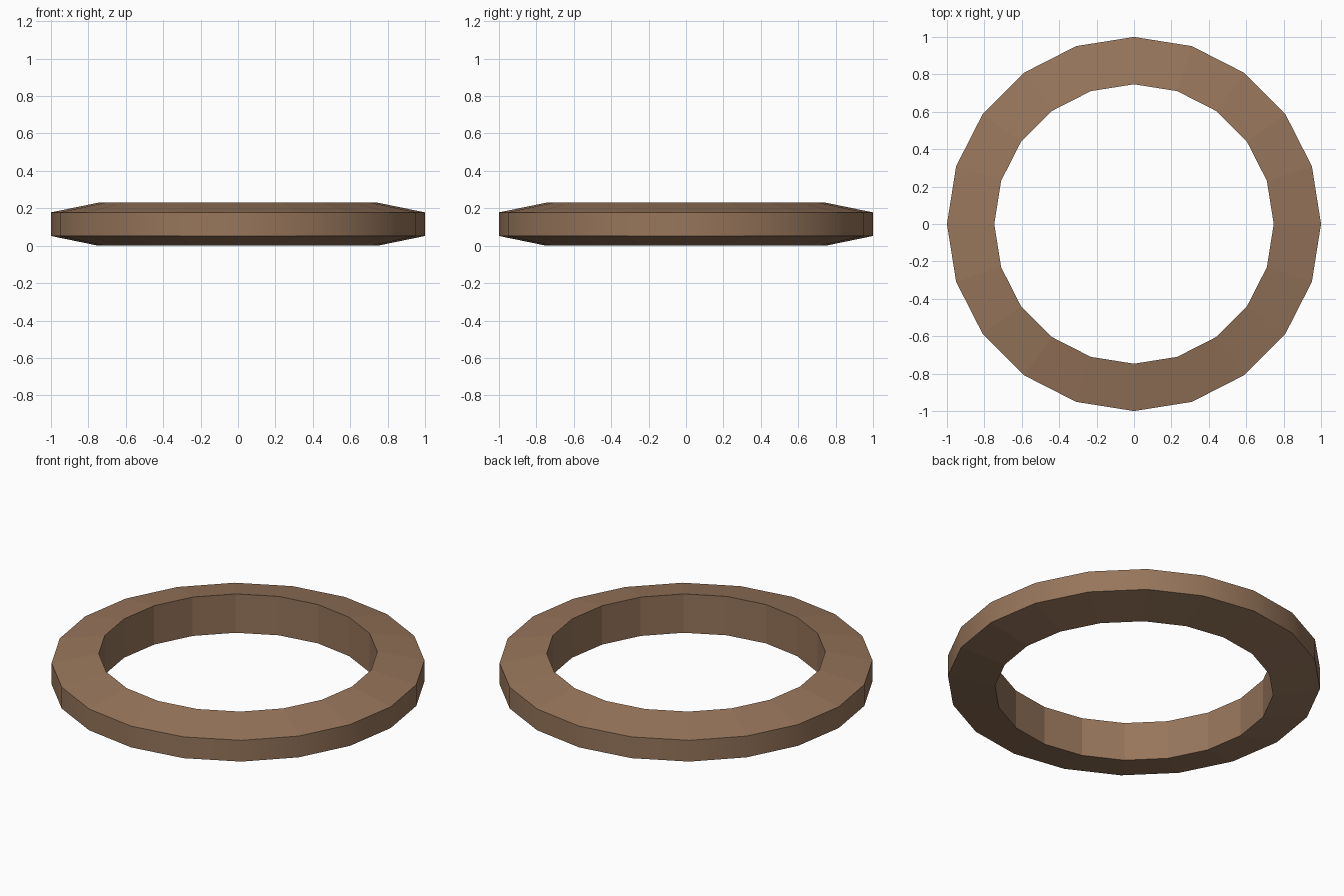
import bpy, bmesh
from math import cos, sin, tau

if "Cube" in bpy.data.objects:
    bpy.data.objects.remove(bpy.data.objects["Cube"])

SIDES = 20
# Cross-section (radius, height): outer band, sloped top, inner wall, sloped base
PROFILE = [(1.0, 0.052), (1.0, 0.178), (0.747, 0.23), (0.747, 0.0)]

bm = bmesh.new()
rings = [[bm.verts.new((r * cos(tau * i / SIDES), r * sin(tau * i / SIDES), z))
          for r, z in PROFILE] for i in range(SIDES)]

# Bridge neighbouring cross-sections; only the outer band is smooth
n = len(PROFILE)
for i in range(SIDES):
    a, b = rings[i], rings[(i + 1) % SIDES]
    for k in range(n):
        m = (k + 1) % n
        face = bm.faces.new((a[k], b[k], b[m], a[m]))
        face.smooth = (k == 0)
bmesh.ops.recalc_face_normals(bm, faces=bm.faces[:])

# Keep the rims crisp
for e in bm.edges:
    if e.calc_face_angle() > 0.6:
        e.smooth = False

mesh = bpy.data.meshes.new("ring")
bm.to_mesh(mesh)
bm.free()
ring = bpy.data.objects.new("ring", mesh)
bpy.context.collection.objects.link(ring)

# Brown colour
brown = bpy.data.materials.new("brown")
brown.diffuse_color = (0.31, 0.18, 0.105, 1)
brown.use_nodes = True
brown.node_tree.nodes["Principled BSDF"].inputs["Base Color"].default_value = brown.diffuse_color
mesh.materials.append(brown)
